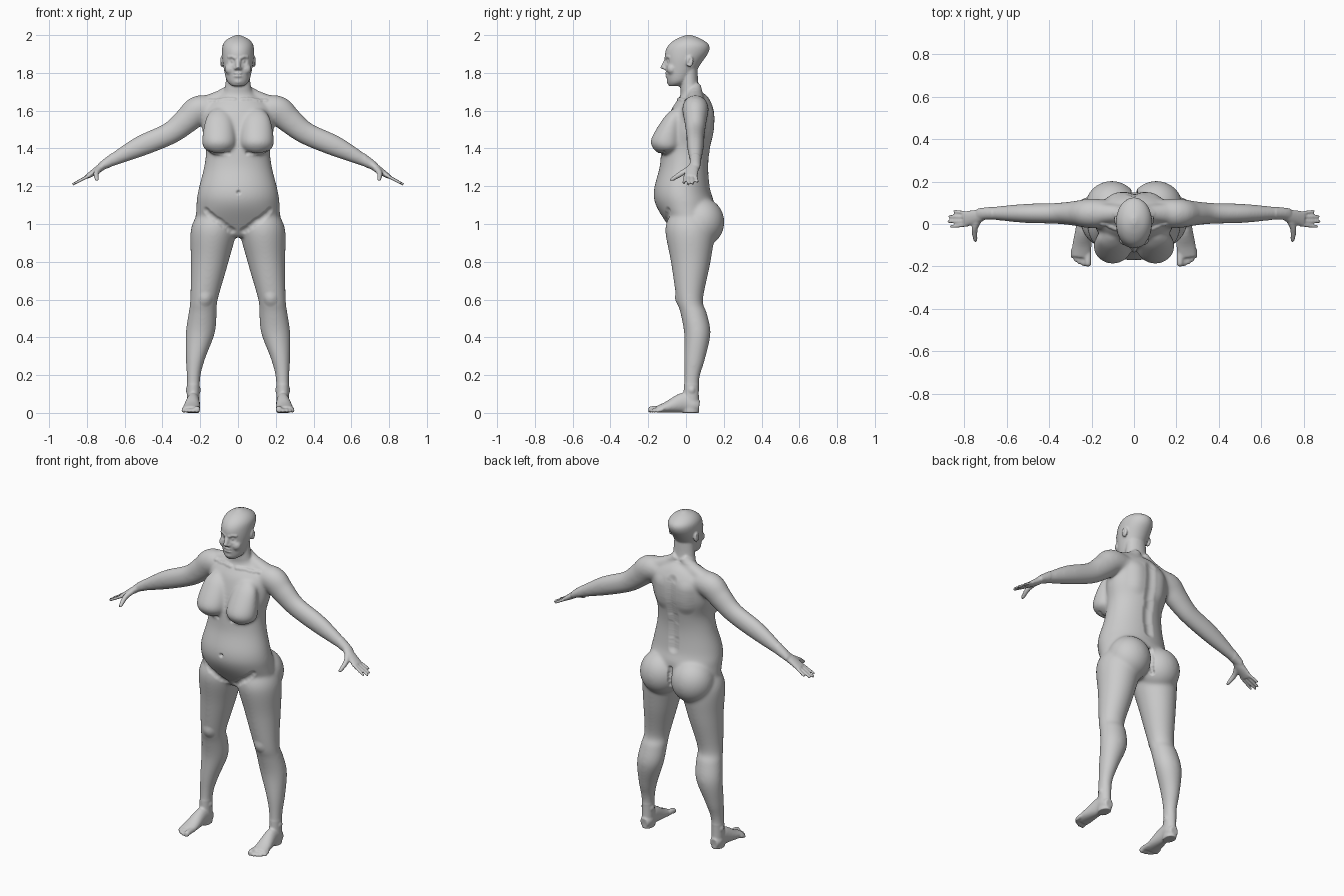
import bpy
import bmesh
from math import cos, sin, tau
from mathutils import Vector, Matrix
from mathutils.kdtree import KDTree

default_cube = bpy.data.objects.get("Cube")
if default_cube:
    bpy.data.objects.remove(default_cube)

AXIS_X, AXIS_Y, AXIS_Z = Matrix.Identity(3)
BOTH_SIDES = (1, -1)
bm = bmesh.new()


def level(z, wide, front, back, x=0):
    """Horizontal section given by its half width and its front and back edges."""
    return Vector((x, (front + back) / 2, z, wide, (back - front) / 2))


def knot(x, y, z, tall, deep):
    """Section of a limb given by its centre and its two radii."""
    return Vector((x, y, z, tall, deep))


def spline(rows, steps=5):
    """Interpolate the sections smoothly."""
    padded = [rows[0], *rows, rows[-1]]
    result = []
    for before, start, end, after in zip(padded, padded[1:], padded[2:], padded[3:]):
        leave, arrive = (end - before) / 2, (after - start) / 2
        for step in range(steps):
            t = step / steps
            blend = t * t * (3 - 2 * t)
            result.append(start.lerp(end, blend) + leave * t * (1 - t) ** 2 - arrive * t * t * (1 - t))
    return result + [rows[-1]]


def loft(sections, reference=AXIS_Y, axis=None, sides=24, side=1):
    """Closed tube through elliptical sections."""
    sections = spline(sections)
    centres = [Vector((s[0] * side, s[1], s[2])) for s in sections]
    last = len(sections) - 1
    rings = []
    for i, (centre, section) in enumerate(zip(centres, sections)):
        along = axis or (centres[min(i + 1, last)] - centres[max(i - 1, 0)]).normalized()
        deep = (reference - along * reference.dot(along)).normalized()
        tall = deep.cross(along)
        angles = [tau * k / sides for k in range(sides)]
        rings.append([bm.verts.new(centre + tall * section[3] * cos(a) + deep * section[4] * sin(a))
                      for a in angles])
    for lower, upper in zip(rings, rings[1:]):
        for k in range(sides):
            bm.faces.new((lower[k - 1], lower[k], upper[k], upper[k - 1]))
    bm.faces.new(reversed(rings[0]))
    bm.faces.new(rings[-1])


def column(*sections, side=1):
    loft(sections, axis=AXIS_Z, sides=40, side=side)


def ball(centre, size, side=1):
    x, y, z = centre
    place = Matrix.Translation((x * side, y, z)) @ Matrix.Diagonal(size).to_4x4()
    bmesh.ops.create_icosphere(bm, subdivisions=4, radius=1, matrix=place)


# Torso and neck
column(level(z=.93, wide=.08, front=-.05, back=.08),
       level(z=1, wide=.21, front=-.1, back=.13),
       level(z=1.1, wide=.22, front=-.16, back=.15),
       level(z=1.18, wide=.21, front=-.17, back=.13),
       level(z=1.3, wide=.18, front=-.14, back=.12),
       level(z=1.4, wide=.17, front=-.13, back=.13),
       level(z=1.5, wide=.19, front=-.11, back=.15),
       level(z=1.6, wide=.19, front=-.08, back=.15),
       level(z=1.65, wide=.15, front=-.05, back=.13),
       level(z=1.68, wide=.1, front=-.03, back=.11),
       level(z=1.72, wide=.07, front=-.03, back=.07),
       level(z=1.84, wide=.06, front=-.03, back=.06))

# Skull and jaw
column(level(z=1.73, wide=.03, front=-.09, back=-.03),
       level(z=1.76, wide=.06, front=-.1, back=.02),
       level(z=1.85, wide=.08, front=-.11, back=.08),
       level(z=1.91, wide=.085, front=-.11, back=.12),
       level(z=1.95, wide=.08, front=-.09, back=.12),
       level(z=1.98, wide=.055, front=-.05, back=.08),
       level(z=2, wide=.01, front=0, back=.03))

# Nose, lips and chin
column(level(z=1.88, wide=.01, front=-.11, back=-.09),
       level(z=1.83, wide=.013, front=-.135, back=-.1),
       level(z=1.82, wide=.01, front=-.13, back=-.1))
for lip_height in (1.797, 1.784):
    ball(centre=(0, -.1, lip_height), size=(.023, .012, .006))
ball(centre=(0, -.086, 1.755), size=(.026, .017, .017))

for side in BOTH_SIDES:
    # Nostril wing, cheek and ear
    ball(centre=(.013, -.11, 1.823), size=(.008, .011, .008), side=side)
    ball(centre=(.04, -.075, 1.82), size=(.03, .026, .03), side=side)
    ball(centre=(.086, .02, 1.86), size=(.01, .02, .03), side=side)

    # Breast and buttock
    column(level(z=1.61, x=.1, wide=.03, front=-.07, back=-.02),
           level(z=1.56, x=.1, wide=.07, front=-.12, back=-.02),
           level(z=1.45, x=.1, wide=.09, front=-.185, back=-.02),
           level(z=1.4, x=.1, wide=.08, front=-.175, back=-.03),
           level(z=1.37, x=.1, wide=.03, front=-.14, back=-.07), side=side)
    ball(centre=(.105, .083, 1.01), size=(.125, .12, .13), side=side)

    # Trapezius
    loft([knot(x=.02, y=.05, z=1.73, tall=.03, deep=.03),
          knot(x=.07, y=.05, z=1.68, tall=.04, deep=.04),
          knot(x=.17, y=.05, z=1.64, tall=.04, deep=.05)], side=side)

    # Arm from shoulder to wrist
    loft([knot(x=.08, y=.05, z=1.61, tall=.05, deep=.06),
          knot(x=.2, y=.05, z=1.607, tall=.076, deep=.07),
          knot(x=.27, y=.05, z=1.55, tall=.07, deep=.06),
          knot(x=.36, y=.05, z=1.48, tall=.06, deep=.05),
          knot(x=.52, y=.05, z=1.41, tall=.055, deep=.045),
          knot(x=.68, y=.05, z=1.33, tall=.03, deep=.03),
          knot(x=.73, y=.045, z=1.3, tall=.02, deep=.03)], side=side)

    # Palm
    loft([knot(x=.7, y=.05, z=1.32, tall=.02, deep=.025),
          knot(x=.74, y=.035, z=1.29, tall=.02, deep=.033),
          knot(x=.8, y=.024, z=1.25, tall=.012, deep=.037)], side=side)

    # Fingers, fanning out from the palm
    for finger in range(4):
        base, tip = .05 - .018 * finger, .06 - .024 * finger
        reach = .875 - .008 * (finger - 1.8) ** 2
        drop = 1.25 - (reach - .8) / 2
        loft([knot(x=.78, y=base, z=1.26, tall=.009, deep=.009),
              knot(x=reach - .005, y=tip, z=drop, tall=.008, deep=.008),
              knot(x=reach, y=tip, z=drop - .003, tall=.004, deep=.004)], sides=12, side=side)

    # Thumb
    loft([knot(x=.725, y=.03, z=1.3, tall=.016, deep=.016),
          knot(x=.75, y=-.02, z=1.27, tall=.015, deep=.015),
          knot(x=.747, y=-.075, z=1.235, tall=.01, deep=.01),
          knot(x=.746, y=-.08, z=1.23, tall=.005, deep=.005)], reference=AXIS_X, side=side)

    # Leg
    column(level(z=1.06, x=.13, wide=.08, front=-.08, back=.1),
           level(z=.97, x=.13, wide=.12, front=-.11, back=.15),
           level(z=.8, x=.15, wide=.1, front=-.08, back=.13),
           level(z=.6, x=.18, wide=.073, front=-.05, back=.09),
           level(z=.53, x=.187, wide=.075, front=-.03, back=.11),
           level(z=.42, x=.2, wide=.077, front=-.01, back=.13),
           level(z=.28, x=.226, wide=.05, front=-.01, back=.1),
           level(z=.17, x=.236, wide=.035, front=-.01, back=.07),
           level(z=0, x=.237, wide=.034, front=-.02, back=.07), side=side)

    # Foot
    loft([knot(x=.237, y=.07, z=.035, tall=.03, deep=.025),
          knot(x=.237, y=.04, z=.04, tall=.04, deep=.036),
          knot(x=.238, y=-.01, z=.054, tall=.054, deep=.035),
          knot(x=.245, y=-.1, z=.03, tall=.03, deep=.045),
          knot(x=.25, y=-.155, z=.018, tall=.018, deep=.044)], reference=AXIS_X, side=side)

    # Toes, the first one thicker
    for toe in range(5):
        x = .217 + .022 * toe - .001 * toe * toe
        tip = -.2 + .0025 * toe * toe
        thick = .01 if toe else .016
        loft([knot(x, y=-.12, z=.022, tall=thick, deep=thick),
              knot(x, y=tip + .03, z=thick + .006, tall=thick, deep=thick),
              knot(x, y=tip + .006, z=thick, tall=thick, deep=thick),
              knot(x, y=tip, z=thick, tall=thick / 2, deep=thick / 2)],
             reference=AXIS_X, sides=12, side=side)

# Fuse the parts into one skin
bmesh.ops.recalc_face_normals(bm, faces=bm.faces)
parts = bpy.data.meshes.new("body_parts")
bm.to_mesh(parts)
bm.free()
body = bpy.data.objects.new("body", parts)
bpy.context.scene.collection.objects.link(body)
fuse = body.modifiers.new("fuse", 'REMESH')
fuse.mode = 'VOXEL'
fuse.voxel_size = .0056
depsgraph = bpy.context.evaluated_depsgraph_get()
skin = bpy.data.meshes.new_from_object(body.evaluated_get(depsgraph))
body.modifiers.clear()
body.data = skin
bpy.data.meshes.remove(parts)

# Soften everything a little, and the trunk and limbs more
bm = bmesh.new()
bm.from_mesh(skin)
trunk = [v for v in bm.verts if abs(v.co.x) < .67 and .15 < v.co.z < 1.71]
for region, passes in ((bm.verts[:], 3), (trunk, 22)):
    for _ in range(passes):
        bmesh.ops.smooth_vert(bm, verts=region, factor=.5,
                              use_axis_x=True, use_axis_y=True, use_axis_z=True)
bm.normal_update()
bm.verts.ensure_lookup_table()
tree = KDTree(len(bm.verts))
for vert in bm.verts:
    tree.insert(vert.co, vert.index)
tree.balance()


def stroke(start, end, radius, height):
    """Raise or press the skin along a line, mirrored to the other side."""
    weights = {}
    for side in BOTH_SIDES:
        first, last = (Vector((x * side, y, z)) for x, y, z in (start, end))
        count = int((last - first).length / radius * 3) + 1
        for i in range(count + 1):
            spot = tree.find(first.lerp(last, i / count))[0]
            for _, index, distance in tree.find_range(spot, radius):
                falloff = (1 - (distance / radius) ** 2) ** 2
                weights[index] = max(weights.get(index, 0), falloff)
    for index, weight in weights.items():
        bm.verts[index].co += bm.verts[index].normal * height * weight


def dab(spot, radius, height):
    stroke(spot, spot, radius, height)


# Eye sockets, eyeballs, brows, mouth and ear hollows
dab(spot=(.033, -.1, 1.862), radius=.026, height=-.011)
dab(spot=(.033, -.1, 1.86), radius=.015, height=.007)
stroke(start=(.016, -.11, 1.88), end=(.05, -.09, 1.885), radius=.012, height=.004)
stroke(start=(0, -.11, 1.79), end=(.02, -.1, 1.79), radius=.007, height=-.004)
stroke(start=(.1, .022, 1.87), end=(.1, .015, 1.85), radius=.012, height=-.006)

# Spine, shoulder blades and buttock cleft
stroke(start=(0, .15, 1.62), end=(0, .12, 1.2), radius=.04, height=-.011)
stroke(start=(.09, .15, 1.57), end=(.09, .14, 1.47), radius=.06, height=.007)
stroke(start=(0, .16, 1.08), end=(0, .15, .93), radius=.018, height=-.016)

# Collarbones, crease under the breasts, navel and groin
stroke(start=(.02, -.04, 1.66), end=(.15, -.02, 1.67), radius=.016, height=.006)
stroke(start=(.05, -.14, 1.37), end=(.15, -.12, 1.38), radius=.015, height=-.006)
dab(spot=(0, -.17, 1.166), radius=.015, height=-.014)
stroke(start=(.03, -.08, .96), end=(.17, -.1, 1.07), radius=.025, height=-.008)

# Kneecaps and ankle bones
dab(spot=(.17, -.05, .6), radius=.045, height=.008)
for ankle in (.2, .27):
    dab(spot=(ankle, .03, .12), radius=.024, height=.006)

bm.to_mesh(skin)
bm.free()
skin.shade_smooth()

# Material
grey = bpy.data.materials.new("plain grey")
grey.use_nodes = True
colour = (.6, .6, .6, 1)
grey.diffuse_color = colour
grey.node_tree.nodes["Principled BSDF"].inputs["Base Color"].default_value = colour
skin.materials.append(grey)
